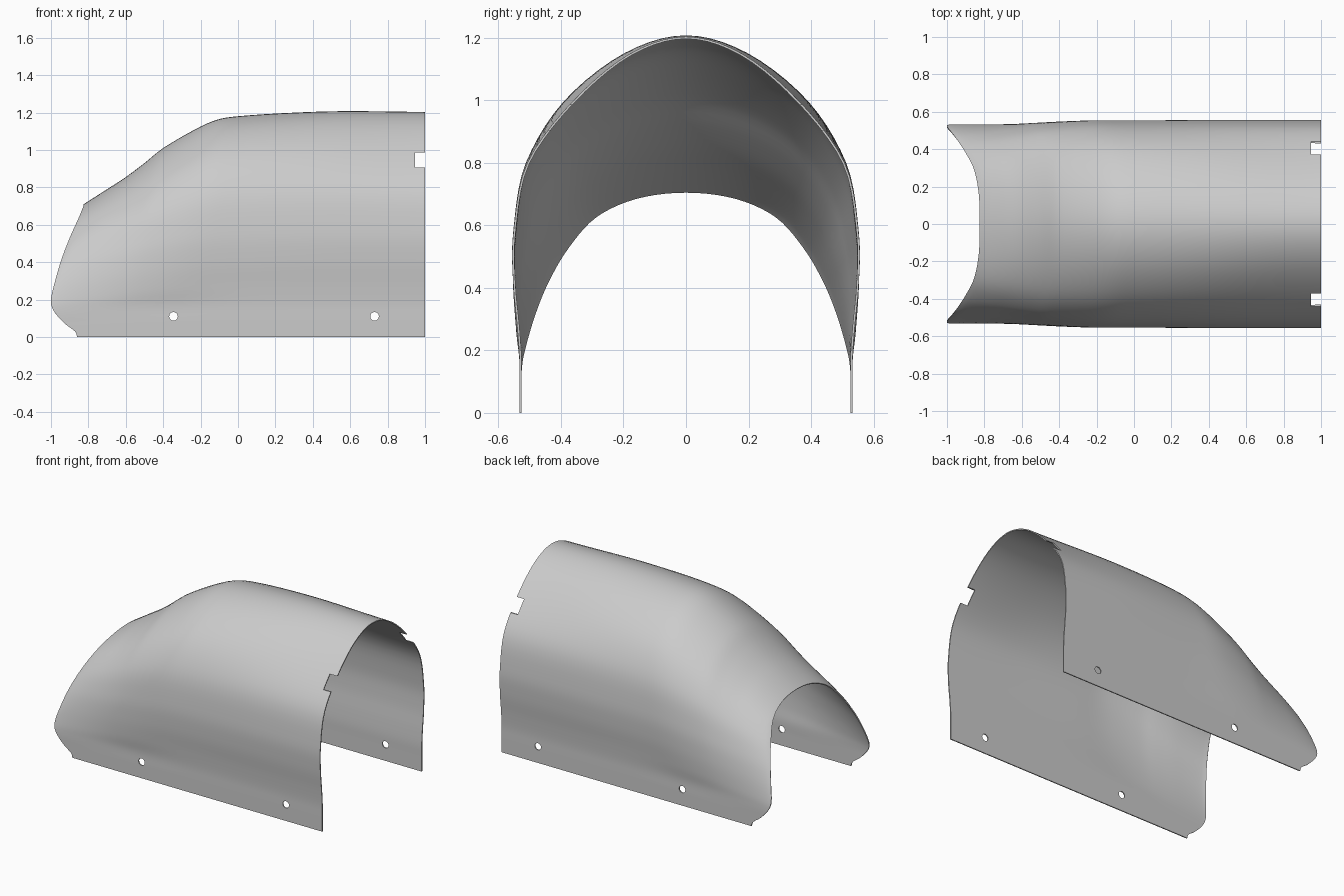
import bpy
import bmesh
from math import exp, pi

cube = bpy.data.objects.get("Cube")
if cube:
    bpy.data.objects.remove(cube)

# Half profiles from the lower edge up to the ridge
MOUTH = [(-.86, .533, 0), (-.872, .533, .03), (-.93, .533, .075), (-.985, .532, .14),
         (-1, .522, .2), (-.975, .49, .31), (-.942, .445, .42), (-.9, .38, .53),
         (-.855, .29, .63), (-.83, .16, .69), (-.825, 0, .71)]
MIDDLE = [(.533, 0), (.533, .04), (.533, .1), (.533, .18), (.54, .28), (.553, .42),
          (.552, .58), (.515, .8), (.4, 1), (.21, 1.15), (0, 1.205)]
REAR = MIDDLE[:7] + [(.508, .8), (.36, 1), (.18, 1.15), (0, 1.205)]
# Ridge height along the length
RIDGE = [(-.825, .71), (-.7, .79), (-.6, .855), (-.5, .93), (-.4, 1.01), (-.2, 1.125),
         (-.1, 1.165), (0, 1.18), (.25, 1.197), (.55, 1.207), (1, 1.203)]
STEPS, FINE = 64, 5


def hermite(knots, x):
    """Smooth curve through (x, value) knots."""
    last = len(knots) - 1

    def slope(i):
        a, b = knots[max(i - 1, 0)], knots[min(i + 1, last)]
        return (b[1] - a[1]) / (b[0] - a[0])
    i = 0
    while i < last - 1 and x > knots[i + 1][0]:
        i += 1
    (x0, v0), (x1, v1) = knots[i], knots[i + 1]
    w = x1 - x0
    t = (x - x0) / w
    return (v0 * (1 + 2 * t) * (1 - t) ** 2 + v1 * t * t * (3 - 2 * t)
            + w * (slope(i) * t * (1 - t) ** 2 + slope(i + 1) * t * t * (t - 1)))


def smooth(t):
    t = min(max(t, 0), 1)
    return t * t * (3 - 2 * t)


def refine(points):
    """Mirror a half profile and subdivide it smoothly."""
    full = points + [(x, -y, z) for x, y, z in reversed(points[:-1])]
    axes = [list(enumerate(axis)) for axis in zip(*full)]
    count = (len(full) - 1) * FINE
    return [[hermite(axis, i / FINE) for axis in axes] for i in range(count + 1)]


def station(s):
    """One cross section, s running from the mouth to the rear edge."""
    x_top = -.825 + 1.825 * s
    k = (hermite(RIDGE, x_top) - .71) / (1.205 - .71)
    k = max(k, 0)
    pinch = smooth(x_top)
    bulge = .007 * exp(-((x_top + .3) / .25) ** 2)
    points = []
    for i, ((fx, fy, fz), (my, mz), (ry, rz)) in enumerate(zip(MOUTH, MIDDLE, REAR)):
        by = my + (ry - my) * pinch + (bulge if 4 <= i <= 8 else 0)
        points.append((fx + (1 - fx) * s, fy + (by - fy) * k ** .65, fz + (mz - fz) * k))
    return refine(points)


# Shell skin
bm = bmesh.new()
rows = [[bm.verts.new(p) for p in station((i / STEPS) ** 1.2)] for i in range(STEPS + 1)]
for a, b in zip(rows, rows[1:]):
    for j in range(len(a) - 1):
        bm.faces.new((a[j], b[j], b[j + 1], a[j + 1]))
bmesh.ops.recalc_face_normals(bm, faces=bm.faces)
top = max(bm.faces, key=lambda f: f.calc_center_median().z)
if top.normal.z < 0:
    bmesh.ops.reverse_faces(bm, faces=bm.faces)
mesh = bpy.data.meshes.new("cover_shell")
bm.to_mesh(mesh)
bm.free()
shell = bpy.data.objects.new("cover_shell", mesh)
bpy.context.collection.objects.link(shell)

grey = bpy.data.materials.new("plain_grey")
grey.use_nodes = True
colour = (.6, .6, .6, 1)
grey.diffuse_color = colour
grey.node_tree.nodes["Principled BSDF"].inputs["Base Color"].default_value = colour
mesh.materials.append(grey)

# Sheet thickness
wall = shell.modifiers.new("wall", "SOLIDIFY")
wall.thickness = .007
wall.offset = -1

# Bolt holes and rear notches pass through both sides
cutters = []
for x in (-.345, .73):
    bpy.ops.mesh.primitive_cylinder_add(vertices=24, radius=.023, depth=2,
                                        location=(x, 0, .11), rotation=(pi / 2, 0, 0))
    cutters.append(bpy.context.object)
bpy.ops.mesh.primitive_cube_add(size=1, location=(1, 0, .945))
bpy.context.object.scale = (.11, 2, .08)
cutters.append(bpy.context.object)
for cutter in cutters:
    cutter.name = "hole_cutter"
    cutter.hide_render = True
    cut = shell.modifiers.new("cut", "BOOLEAN")
    cut.operation = "DIFFERENCE"
    cut.solver = "EXACT"
    cut.object = cutter

bpy.ops.object.select_all(action="DESELECT")
shell.select_set(True)
bpy.context.view_layer.objects.active = shell
for name in [m.name for m in shell.modifiers]:
    bpy.ops.object.modifier_apply(modifier=name)
for cutter in cutters:
    bpy.data.objects.remove(cutter)
bpy.ops.object.shade_smooth_by_angle(angle=pi / 6)
